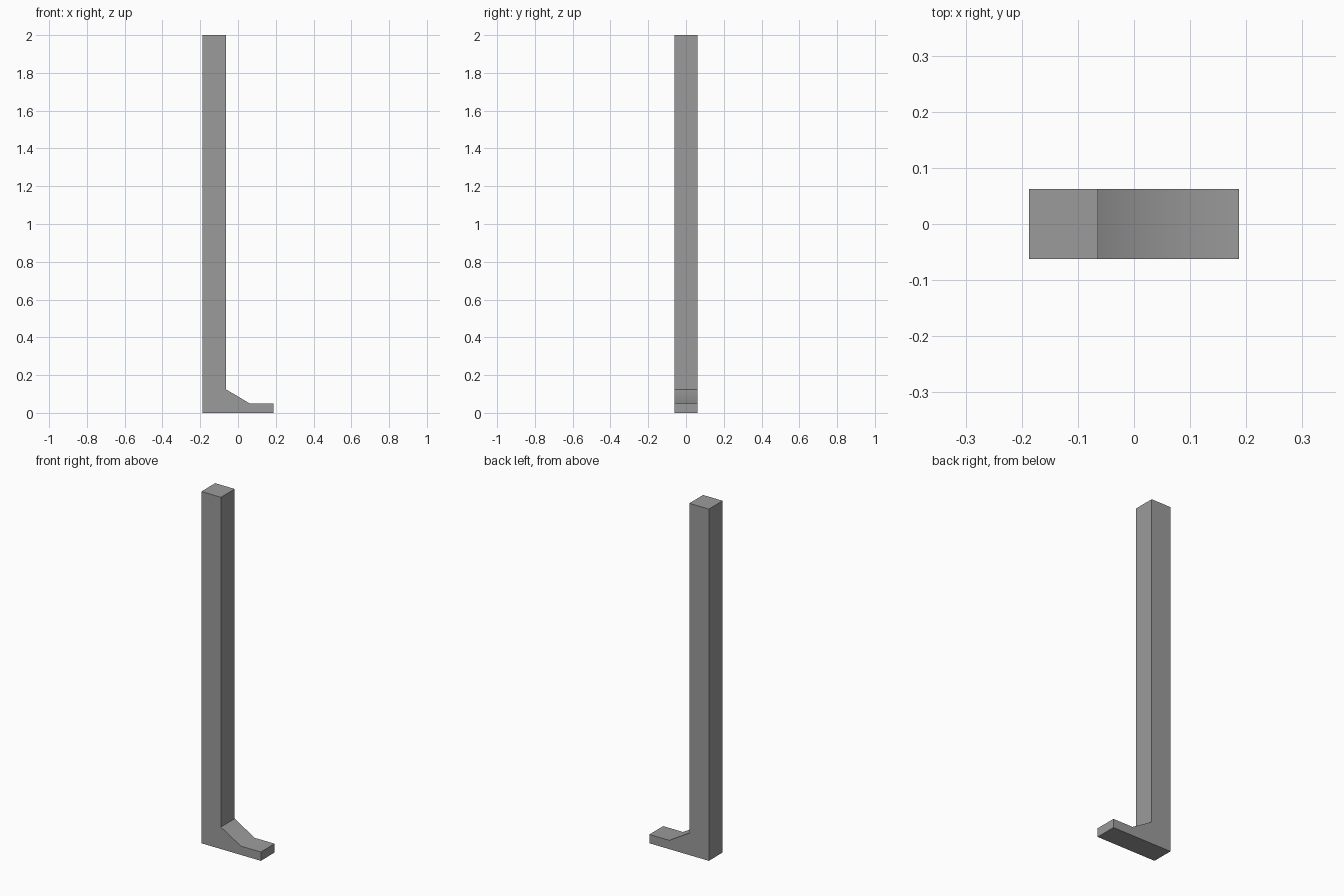
import bpy
import bmesh
import math

cube = bpy.data.objects.get("Cube")
if cube:
    bpy.data.objects.remove(cube, do_unlink=True)

HALF_DEPTH = 0.062

# Plain grey material
grey = bpy.data.materials.new("grey")
grey.use_nodes = True
colour = (0.33, 0.33, 0.33, 1.0)
grey.diffuse_color = colour
grey.node_tree.nodes["Principled BSDF"].inputs["Base Color"].default_value = colour

# Side profile (x, z): tall post, sloped instep and flat toe
profile = [(-0.187, 0), (0.187, 0), (0.187, 0.05), (0.062, 0.05),
           (-0.064, 0.125), (-0.064, 2.0), (-0.187, 2.0)]

# Extrude the profile through the depth
bm = bmesh.new()
face = bm.faces.new([bm.verts.new((x, -HALF_DEPTH, z)) for x, z in profile])
result = bmesh.ops.extrude_face_region(bm, geom=[face])
moved = [v for v in result["geom"] if isinstance(v, bmesh.types.BMVert)]
bmesh.ops.translate(bm, verts=moved, vec=(0, 2 * HALF_DEPTH, 0))
bmesh.ops.recalc_face_normals(bm, faces=bm.faces)

mesh = bpy.data.meshes.new("post_with_foot")
bm.to_mesh(mesh)
bm.free()
mesh.materials.append(grey)
post = bpy.data.objects.new("post_with_foot", mesh)
bpy.context.collection.objects.link(post)

# Soften only the shallow bend between instep and toe
bpy.ops.object.select_all(action='DESELECT')
post.select_set(True)
bpy.context.view_layer.objects.active = post
bpy.ops.object.shade_smooth_by_angle(angle=math.radians(40))
